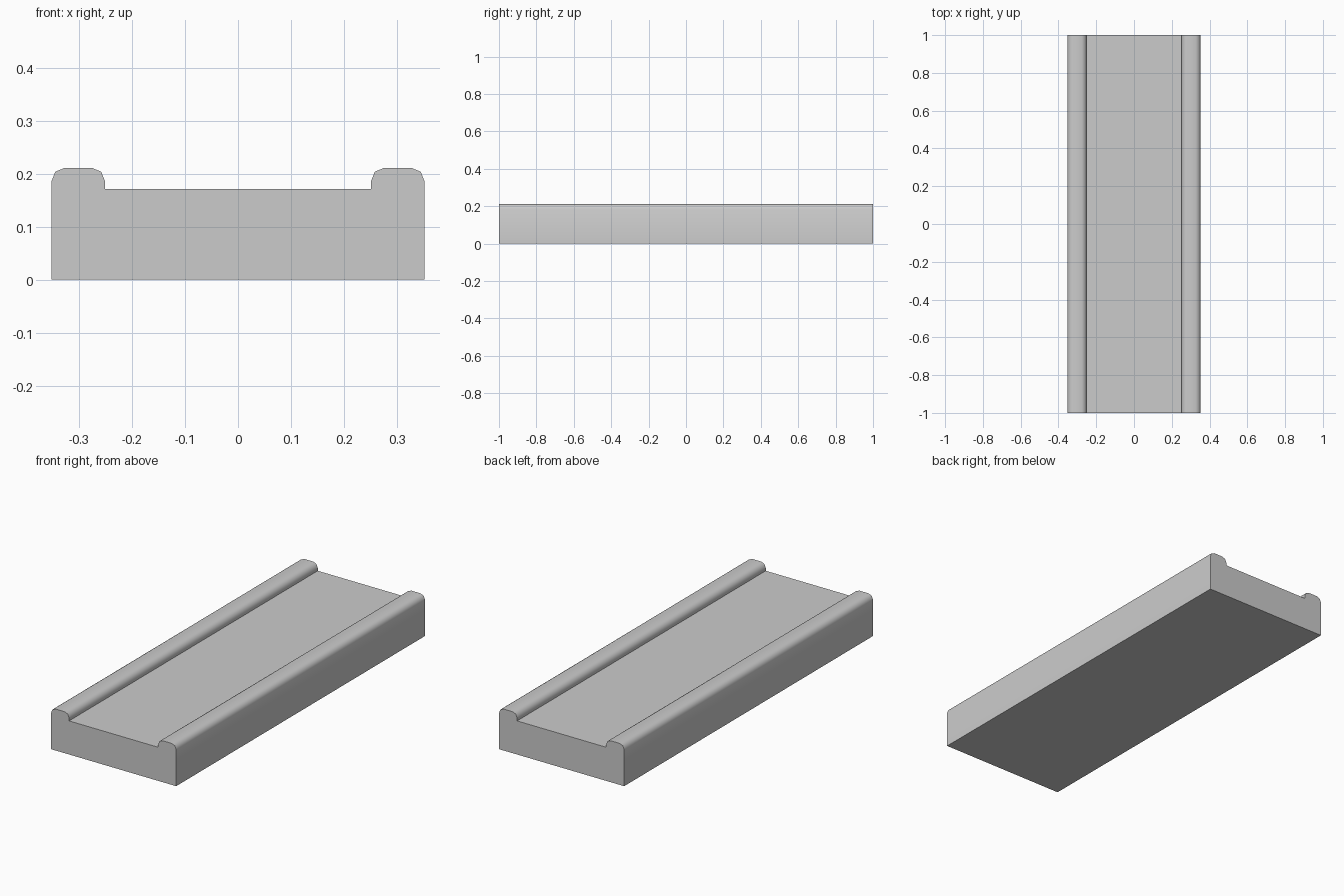
import bpy, bmesh, math

cube = bpy.data.objects.get("Cube")
if cube:
    bpy.data.objects.remove(cube)

HALF_W, INNER, FLOOR, TOP, R = 0.352, 0.251, 0.171, 0.211, 0.025
LENGTH = 2.0

grey = bpy.data.materials.new("light_grey")
grey.use_nodes = True
colour = (0.6, 0.6, 0.6, 1)
grey.diffuse_color = colour
grey.node_tree.nodes["Principled BSDF"].inputs["Base Color"].default_value = colour


def arc(cx, start):
    """Quarter circle in two segments, turning clockwise by 90 degrees."""
    angles = [math.radians(start - 45 * i) for i in range(3)]
    return [(cx + R * math.cos(a), TOP - R + R * math.sin(a)) for a in angles]


# Cross-section: flat bed with a rounded lip along each side
right_half = [(INNER, FLOOR)] + arc(INNER + R, 180) + arc(HALF_W - R, 90) + [(HALF_W, 0)]
profile = right_half + [(-x, z) for x, z in reversed(right_half)]

# Extrude the section along the length
bm = bmesh.new()
front = bm.faces.new([bm.verts.new((x, -LENGTH / 2, z)) for x, z in profile])
result = bmesh.ops.extrude_face_region(bm, geom=[front], use_keep_orig=True)
moved = [v for v in result["geom"] if isinstance(v, bmesh.types.BMVert)]
bmesh.ops.translate(bm, verts=moved, vec=(0, LENGTH, 0))
bmesh.ops.recalc_face_normals(bm, faces=bm.faces)

mesh = bpy.data.meshes.new("lipped_plank")
bm.to_mesh(mesh)
bm.free()
mesh.materials.append(grey)
plank = bpy.data.objects.new("lipped_plank", mesh)
bpy.context.collection.objects.link(plank)

# Smooth the rounded lips, keep the square edges sharp
bpy.ops.object.select_all(action="DESELECT")
plank.select_set(True)
bpy.context.view_layer.objects.active = plank
bpy.ops.object.shade_smooth_by_angle(angle=math.radians(50))
